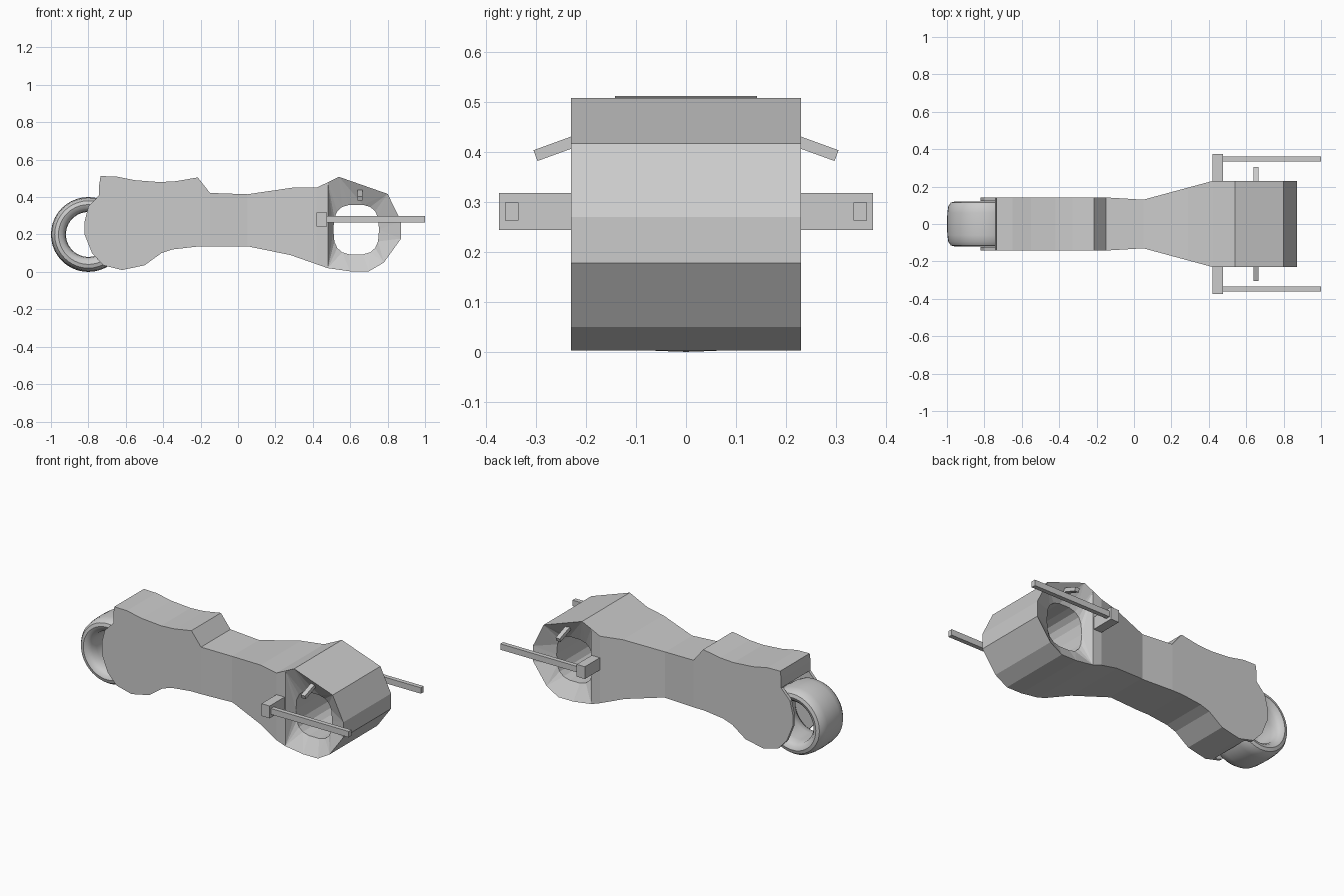
import bpy, bmesh, math
from mathutils import Matrix

if "Cube" in bpy.data.objects:
    bpy.data.objects.remove(bpy.data.objects["Cube"])


def new_object(name, bm):
    bmesh.ops.recalc_face_normals(bm, faces=bm.faces[:])
    mesh = bpy.data.meshes.new(name)
    bm.to_mesh(mesh)
    bm.free()
    ob = bpy.data.objects.new(name, mesh)
    bpy.context.collection.objects.link(ob)
    return ob


def select_only(ob):
    bpy.ops.object.select_all(action='DESELECT')
    ob.select_set(True)
    bpy.context.view_layer.objects.active = ob


def box(name, center, size, tilt=0.0):
    bm = bmesh.new()
    bmesh.ops.create_cube(bm, size=1)
    bm.transform(Matrix.Translation(center) @ Matrix.Rotation(tilt, 4, 'X')
                 @ Matrix.Diagonal((*size, 1)))
    return new_object(name, bm)


def half_width(x):
    knots = [(-2, .142), (-.15, .142), (.05, .13), (.42, .23), (2, .23)]
    for (x0, w0), (x1, w1) in zip(knots, knots[1:]):
        if x <= x1:
            return w0 + (w1 - w0) * (x - x0) / (x1 - x0)


# Body: side profile, extruded and pinched in the middle
profile = [(-.735, .512), (-.65, .51), (-.55, .49), (-.42, .48), (-.33, .485), (-.215, .505),
           (-.15, .422), (.05, .415), (.29, .45), (.42, .45), (.54, .508), (.80, .417),
           (.872, .27), (.872, .178), (.78, .05), (.70, .003), (.60, .003), (.48, .02),
           (.28, .09), (.06, .135), (-.22, .135), (-.35, .12), (-.41, .10), (-.50, .035),
           (-.62, .01), (-.72, .035), (-.78, .10), (-.82, .20), (-.82, .27), (-.80, .35),
           (-.742, .41), (-.742, .465)]
bm = bmesh.new()
face = bm.faces.new([bm.verts.new((x, -1, z)) for x, z in profile])
ext = bmesh.ops.extrude_face_region(bm, geom=[face])['geom']
for v in ext:
    if isinstance(v, bmesh.types.BMVert):
        v.co.y = 1
if not face.is_valid or len([f for f in bm.faces if abs(f.normal.y) > .9]) < 2:
    bmesh.ops.holes_fill(bm, edges=bm.edges[:], sides=0)
for cut in (-.15, .05, .42, .48):
    bmesh.ops.bisect_plane(bm, geom=bm.verts[:] + bm.edges[:] + bm.faces[:], dist=1e-4,
                           plane_co=(cut, 0, 0), plane_no=(1, 0, 0))
for v in bm.verts:
    v.co.y *= half_width(v.co.x)

# Wheel opening: sloped facets on both sides leading into a rounded-square tunnel
bm.normal_update()
caps = [f for f in bm.faces if f.calc_center_median().x > .48
        and all(v.co.y > .2 for v in f.verts) or f.calc_center_median().x > .48
        and all(v.co.y < -.2 for v in f.verts)]
rims = [list(f.edges) for f in caps]
sides = [1 if f.calc_center_median().y > 0 else -1 for f in caps]
bmesh.ops.delete(bm, geom=caps, context='FACES_ONLY')
rings = []
for rim, s in zip(rims, sides):
    vs = []
    for i in range(18):
        a = math.tau * i / 18
        c, n = math.cos(a), math.sin(a)
        vs.append(bm.verts.new((.632 + .122 * math.copysign(abs(c) ** .7, c), s * .17,
                                .226 + .134 * math.copysign(abs(n) ** .7, n))))
    ring = [bm.edges.new((vs[i], vs[(i + 1) % 18])) for i in range(18)]
    bmesh.ops.bridge_loops(bm, edges=rim + ring)
    rings.append(vs)
for i in range(18):
    j = (i + 1) % 18
    bm.faces.new((rings[0][i], rings[0][j], rings[1][j], rings[1][i]))
body = new_object("body", bm)

# Rear wheel slot
bm = bmesh.new()
bmesh.ops.create_cone(bm, cap_ends=True, segments=40, radius1=.22, radius2=.22, depth=.248,
                      matrix=Matrix.Translation((-.8, 0, .2)) @ Matrix.Rotation(math.pi / 2, 4, 'X'))
cutter = new_object("slot_cutter", bm)
cutter.hide_render = True
mod = body.modifiers.new("slot", 'BOOLEAN')
mod.operation = 'DIFFERENCE'
mod.solver = 'EXACT'
mod.object = cutter
select_only(body)
bpy.ops.object.modifier_apply(modifier=mod.name)
bpy.data.objects.remove(cutter)

# Rear tyre: hollow ring turned around its axle
half = [(.2, 0), (.198, .06), (.193, .095), (.18, .114), (.16, .12), (.14, .112), (.124, .09), (.12, .05)]
section = half + [(r, -y) for r, y in reversed(half[1:])]
bm = bmesh.new()
N, M = 40, len(section)
grid = [[bm.verts.new((-.8 + r * math.cos(math.tau * i / N), y, .2 + r * math.sin(math.tau * i / N)))
         for r, y in section] for i in range(N)]
for i in range(N):
    for j in range(M):
        a, b, k = grid[i], grid[(i + 1) % N], (j + 1) % M
        bm.faces.new((a[j], b[j], b[k], a[k]))
tyre = new_object("rear_tyre", bm)
select_only(tyre)
bpy.ops.object.shade_smooth_by_angle(angle=math.radians(35))

# Mounts, long side bars and tilted pegs on both sides
for s, side in ((-1, "near"), (1, "far")):
    box("mount_" + side, (.448, s * .287, .281), (.055, .174, .075))
    box("side_bar_" + side, (.735, s * .3485, .281), (.53, .027, .036))
    box("peg_" + side, (.652, s * .238, .416), (.028, .135, .023), -s * math.radians(20))
